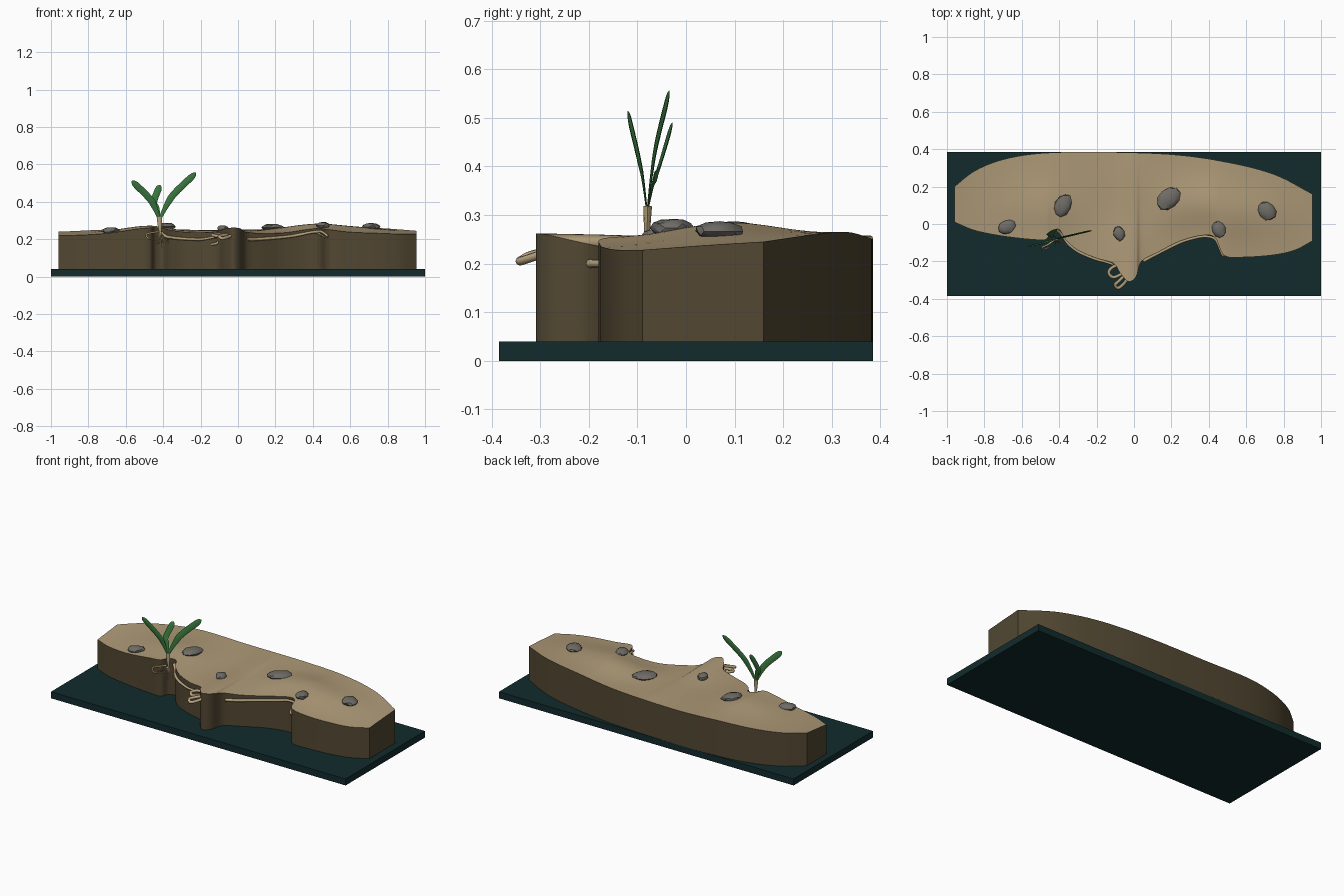
import bpy, bmesh, math, random
from mathutils import Vector

random.seed(4)
if "Cube" in bpy.data.objects:
    bpy.data.objects.remove(bpy.data.objects["Cube"], do_unlink=True)


def material(name, rgb):
    m = bpy.data.materials.new(name)
    m.use_nodes = True
    m.diffuse_color = (*rgb, 1)
    m.node_tree.nodes["Principled BSDF"].inputs["Base Color"].default_value = (*rgb, 1)
    return m


WATER = material("deep teal", (0.006, 0.024, 0.026))
SAND = material("sand", (0.42, 0.32, 0.185))
SOIL = material("brown soil", (0.085, 0.064, 0.032))
STONE = material("grey stone", (0.16, 0.15, 0.135))
LEAF = material("leaf green", (0.04, 0.18, 0.045))
ROOT = material("pale root", (0.48, 0.37, 0.21))


def finish(name, bm, mats, angle=35):
    bmesh.ops.recalc_face_normals(bm, faces=bm.faces)
    me = bpy.data.meshes.new(name)
    bm.to_mesh(me)
    bm.free()
    for m in mats:
        me.materials.append(m)
    ob = bpy.data.objects.new(name, me)
    bpy.context.collection.objects.link(ob)
    bpy.ops.object.select_all(action="DESELECT")
    ob.select_set(True)
    bpy.context.view_layer.objects.active = ob
    bpy.ops.object.shade_smooth_by_angle(angle=math.radians(angle))
    return ob


def spline(pts, steps):
    """Catmull-Rom curve through the points."""
    p = [Vector(q) for q in pts]
    p = [p[0] * 2 - p[1]] + p + [p[-1] * 2 - p[-2]]
    out = []
    for a, b, c, d in zip(p, p[1:], p[2:], p[3:]):
        for i in range(steps):
            t = i / steps
            out.append(0.5 * (2 * b + (c - a) * t + (2 * a - 5 * b + 4 * c - d) * t * t
                              + (3 * b - a - 3 * c + d) * t ** 3))
    return out + [p[-2]]


def at_x(line, x):
    for a, b in zip(line, line[1:]):
        if a.x <= x <= b.x:
            return a.lerp(b, (x - a.x) / max(b.x - a.x, 1e-6))
    return line[0] if x < line[0].x else line[-1]


def sweep(name, pts, size, mat, thick=1.0, ref=(0, 0, 1), steps=6, sides=8):
    """Elliptical section along a smooth path; size(t) is the half width."""
    path, bm, rings = spline(pts, steps), bmesh.new(), []
    for i, p in enumerate(path):
        tan = (path[min(i + 1, len(path) - 1)] - path[max(i - 1, 0)]).normalized()
        u = tan.cross(Vector(ref)).normalized()
        v = tan.cross(u)
        r = size(i / (len(path) - 1))
        rings.append([bm.verts.new(p + u * r * math.cos(k * math.tau / sides)
                                   + v * r * thick * math.sin(k * math.tau / sides))
                      for k in range(sides)])
    for a, b in zip(rings, rings[1:]):
        for k in range(sides):
            j = (k + 1) % sides
            bm.faces.new((a[k], a[j], b[j], b[k]))
    bm.faces.new(rings[0])
    bm.faces.new(rings[-1])
    return finish(name, bm, [mat], 50)


# Base slab
bm = bmesh.new()
bmesh.ops.create_cube(bm, size=1)
for v in bm.verts:
    v.co = (v.co.x * 2, v.co.y * 0.77, (v.co.z + 0.5) * 0.04)
finish("base_slab", bm, [WATER])

# Bank: a rolling top lofted between the front and back edge lines
front = spline([(-.96, .01, .22), (-.85, -.035, .222), (-.7, -.065, .232), (-.54, -.083, .255),
                (-.47, -.082, .262), (-.445, -.04, .262), (-.40, -.03, .258), (-.365, -.085, .25),
                (-.3, -.14, .24), (-.2, -.183, .235), (-.11, -.21, .243), (-.075, -.26, .255),
                (-.03, -.308, .262), (.012, -.28, .258), (.04, -.2, .24), (.13, -.15, .232),
                (.25, -.09, .235), (.37, -.06, .252), (.435, -.075, .258), (.485, -.17, .252),
                (.6, -.177, .238), (.75, -.165, .232), (.86, -.14, .228), (.955, -.09, .228)], 6)
back = spline([(-.96, .2, .24), (-.85, .285, .245), (-.7, .345, .252), (-.5, .378, .258),
               (-.2, .385, .25), (.2, .372, .255), (.5, .33, .265), (.75, .265, .26),
               (.955, .16, .245)], 8)


def bump(x, y):
    hills = [(-.5, .06, .014), (.32, .08, .024), (.6, .05, .016), (-.05, .05, -.006)]
    return sum(h * math.exp(-((x - a) / .2) ** 2 - ((y - b) / .16) ** 2) for a, b, h in hills)


def ground(x, y):
    f, b = at_x(front, x), at_x(back, x)
    t = min(max((y - f.y) / (b.y - f.y), 0), 1)
    return f.z + (b.z - f.z) * t + bump(x, y) * math.sin(math.pi * t)


ROWS = 16
bm = bmesh.new()
cols, feet = [], []
for f in front:
    b = at_x(back, f.x)
    ys = [f.y + (b.y - f.y) * k / ROWS for k in range(ROWS + 1)]
    cols.append([bm.verts.new((f.x, y, ground(f.x, y))) for y in ys])
    feet.append([bm.verts.new((f.x, y, 0.04)) for y in (f.y, b.y)])
for (c, d), (p, q) in zip(zip(cols, cols[1:]), zip(feet, feet[1:])):
    for k in range(ROWS):
        bm.faces.new((c[k], d[k], d[k + 1], c[k + 1]))
    for top, foot in ((0, 0), (-1, 1)):
        bm.faces.new((c[top], d[top], q[foot], p[foot])).material_index = 1
    bm.faces.new((p[0], p[1], q[1], q[0])).material_index = 1
for c, p in ((cols[0], feet[0]), (cols[-1], feet[-1])):
    bm.faces.new(c + [p[1], p[0]]).material_index = 1
finish("sand_bank", bm, [SAND, SOIL], 40)

# Flat stones half sunk in the sand: x, y, half length, half width, turn
for i, (x, y, a, b, turn) in enumerate([(-.68, -.015, .05, .037, 20), (-.38, .1, .065, .047, 65),
                                        (-.08, -.05, .042, .031, 110), (.185, .135, .07, .053, 40),
                                        (.455, -.03, .046, .037, 110), (.71, .07, .058, .045, 130)]):
    bm = bmesh.new()
    bmesh.ops.create_icosphere(bm, subdivisions=2, radius=1)
    s, c = math.sin(math.radians(turn)), math.cos(math.radians(turn))
    z = ground(x, y) + 0.006
    for v in bm.verts:
        p = v.co * random.uniform(.9, 1.06)
        p.x, p.y = p.x * a, p.y * b
        v.co = (x + p.x * c - p.y * s, y + p.x * s + p.y * c, z + p.z * .02)
    finish(f"stone_{i + 1}", bm, [STONE], 30)

# Plant: pale stem and three strap leaves with round tips
crown = Vector((-.42, -.08, .305))
sweep("stem", [(-.415, -.08, .235), (-.418, -.08, .27), (-.42, -.079, .318)],
      lambda t: .006 + .009 * t, ROOT, .6, (0, 1, 0))


def strap(t):
    return (.007 + .011 * min(t * 2.2, 1)) * math.sqrt(max(1 - max((t - .9) / .1, 0) ** 2, .02))


for name, mid, tip in [("left_leaf", (-.335, -.06, .45), (-.225, -.034, .555)),
                       ("right_leaf", (-.475, -.098, .42), (-.567, -.12, .512)),
                       ("middle_leaf", (-.45, -.055, .40), (-.417, -.028, .49))]:
    sweep(name, [crown, crown.lerp(Vector(mid), .5) + Vector((0, 0, .012)), mid, tip],
          strap, LEAF, .2, (0, 1, 0), 12)


# Runners hugging the front wall: offset from the edge line
def runner(name, heights, r):
    pts = []
    for x, z in heights:
        e = at_x(front, x)
        pts.append((x, e.y - .007, z))
    sweep(name, pts, lambda t: r * (1 - .3 * t), ROOT)


runner("long_runner_right", [(-.41, .235), (-.385, .215), (-.35, .208), (-.3, .203), (-.25, .2),
                             (-.2, .199), (-.15, .207), (-.11, .215)], .009)
runner("long_runner_left", [(.05, .2), (.1, .2), (.17, .205), (.25, .212), (.32, .222),
                            (.38, .235), (.43, .242), (.45, .238), (.47, .225), (.48, .215)], .009)
runner("short_runner", [(.30, .222), (.36, .232), (.42, .235), (.44, .225), (.465, .21)], .006)

# Looped roots at the point of the bank
sweep("looped_root_upper", [(-.07, -.215, .222), (-.115, -.232, .225), (-.135, -.26, .222),
                            (-.11, -.285, .218), (-.06, -.265, .222)], lambda t: .009, ROOT)
sweep("looped_root_lower", [(-.045, -.27, .225), (-.075, -.3, .222), (-.1, -.325, .215),
                            (-.085, -.342, .205), (-.06, -.325, .21), (-.035, -.295, .22)],
      lambda t: .009, ROOT)
sweep("hanging_root", [(-.1, -.2, .19), (-.115, -.215, .178), (-.14, -.2, .172)],
      lambda t: .007, ROOT)

# Fine roots fanning below the stem
for i in range(8):
    a = (i - 3.5) / 3.5
    x, y = -.415 + .06 * a, -.1 - .02 * (i % 2)
    sweep(f"fine_root_{i + 1}", [(-.415, -.08, .24), (-.415 + .03 * a, -.095, .21 - .01 * (i % 3)),
                                 (x, y, .15 + .045 * abs(a) + .01 * (i % 2))],
          lambda t: .0035 - .002 * t, ROOT, 1, (0, 1, 0), 5, 6)
sweep("side_root", [(-.425, -.085, .24), (-.46, -.11, .235), (-.49, -.125, .225),
                    (-.48, -.135, .205), (-.455, -.125, .2)], lambda t: .006 - .002 * t, ROOT)
